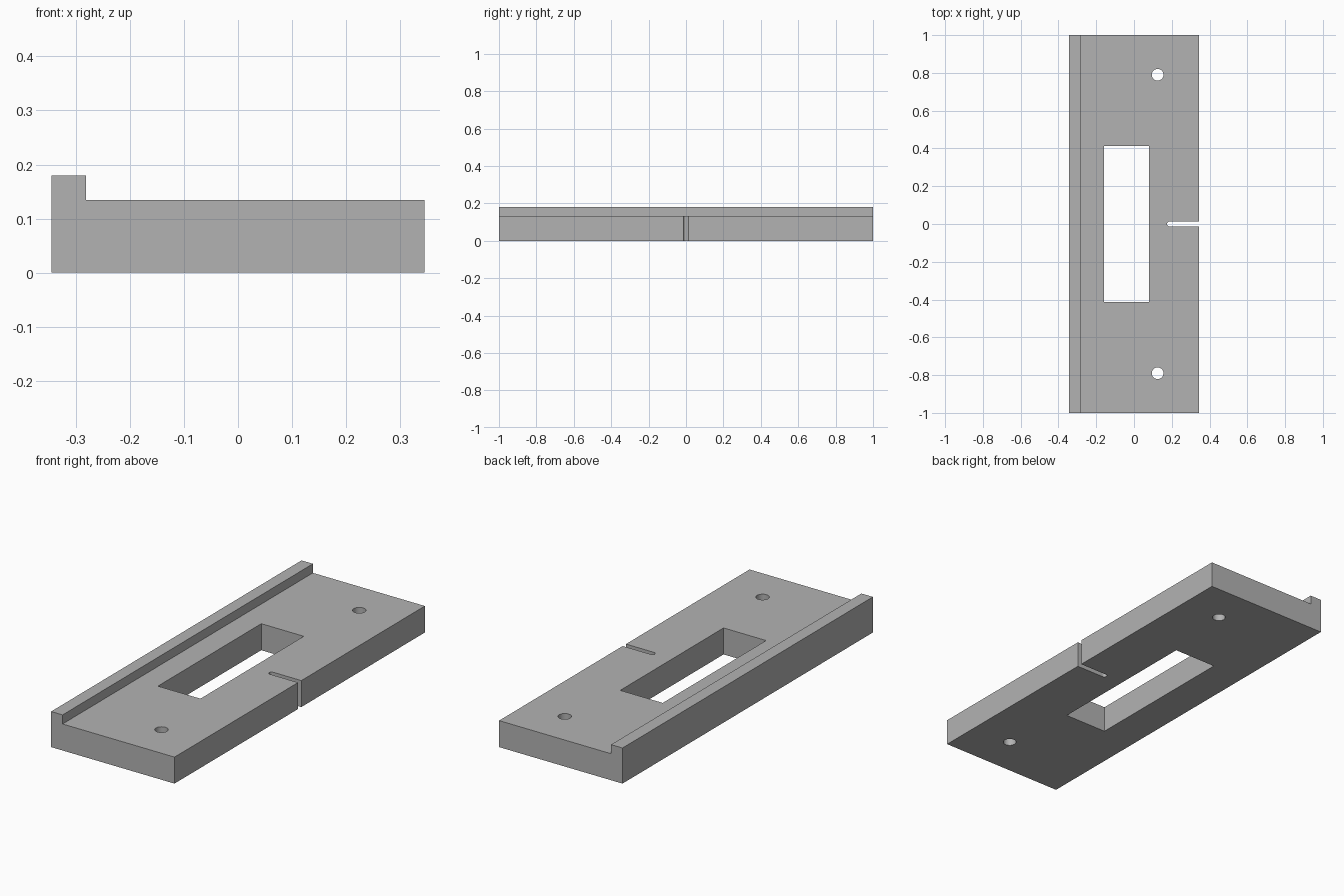
import bpy
import bmesh
from mathutils import Vector

if "Cube" in bpy.data.objects:
    bpy.data.objects.remove(bpy.data.objects["Cube"], do_unlink=True)

HALF_W, HALF_L = 0.345, 1.0
PLATE_H, LIP_H, LIP_X = 0.134, 0.18, -0.281
SLOT_X, SLOT_R = 0.188, 0.013

grey = bpy.data.materials.new("plain_grey")
grey.use_nodes = True
colour = (0.45, 0.45, 0.45, 1)
grey.diffuse_color = colour
grey.node_tree.nodes["Principled BSDF"].inputs["Base Color"].default_value = colour


def prism(name, outline, sweep):
    """Extrude a closed planar outline along a vector."""
    bm = bmesh.new()
    face = bm.faces.new([bm.verts.new(p) for p in outline])
    result = bmesh.ops.extrude_face_region(bm, geom=[face])
    moved = [v for v in result["geom"] if isinstance(v, bmesh.types.BMVert)]
    bmesh.ops.translate(bm, verts=moved, vec=Vector(sweep))
    bmesh.ops.recalc_face_normals(bm, faces=bm.faces)
    mesh = bpy.data.meshes.new(name)
    bm.to_mesh(mesh)
    bm.free()
    mesh.materials.append(grey)
    obj = bpy.data.objects.new(name, mesh)
    bpy.context.collection.objects.link(obj)
    return obj


def box_cutter(name, x0, x1, half_y):
    corners = [(x0, -half_y), (x1, -half_y), (x1, half_y), (x0, half_y)]
    return prism(name, [(x, y, -0.1) for x, y in corners], (0, 0, 0.5))


def round_cutter(name, x, y, radius, sides):
    bpy.ops.mesh.primitive_cylinder_add(vertices=sides, radius=radius, depth=0.5,
                                        location=(x, y, 0.1))
    obj = bpy.context.object
    obj.name = name
    obj.data.materials.append(grey)
    return obj


# Plate with a raised lip along its right edge
profile = [(-HALF_W, 0), (HALF_W, 0), (HALF_W, PLATE_H),
           (LIP_X, PLATE_H), (LIP_X, LIP_H), (-HALF_W, LIP_H)]
plate = prism("lipped_plate", [(x, -HALF_L, z) for x, z in profile],
              (0, 2 * HALF_L, 0))

# Window, screw holes and round-ended slot
cutters = [box_cutter("window_cutter", -0.159, 0.079, 0.413)]
for side in (-1, 1):
    cutters.append(round_cutter("screw_hole_cutter", 0.125, side * 0.79, 0.031, 32))
cutters.append(round_cutter("slot_end_cutter", SLOT_X, 0, SLOT_R, 24))
cutters.append(box_cutter("slot_cutter", SLOT_X, HALF_W + 0.1, SLOT_R))

bpy.ops.object.select_all(action='DESELECT')
plate.select_set(True)
bpy.context.view_layer.objects.active = plate
for cutter in cutters:
    cutter.hide_render = True
    cut = plate.modifiers.new(cutter.name, 'BOOLEAN')
    cut.operation = 'DIFFERENCE'
    cut.solver = 'EXACT'
    cut.object = cutter
    bpy.ops.object.modifier_apply(modifier=cut.name)
    bpy.data.objects.remove(cutter, do_unlink=True)

bpy.ops.object.shade_smooth_by_angle()
